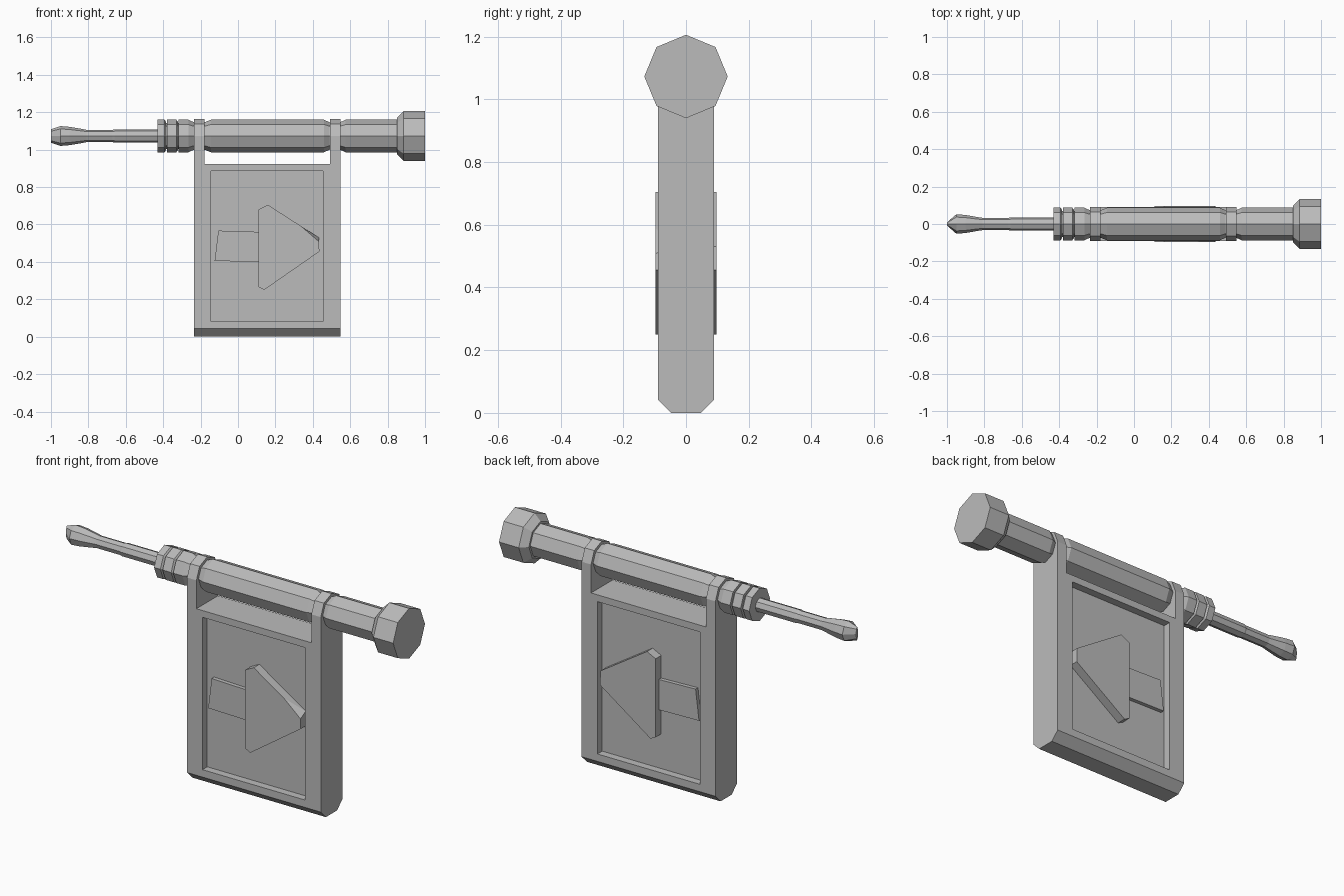
import bpy, bmesh, math
from mathutils import Vector

cube = bpy.data.objects.get("Cube")
if cube:
    bpy.data.objects.remove(cube)

grey = bpy.data.materials.new("plain_grey")
grey.use_nodes = True
COLOR = (0.5, 0.5, 0.5, 1)
grey.diffuse_color = COLOR
grey.node_tree.nodes["Principled BSDF"].inputs["Base Color"].default_value = COLOR

AXIS_Z = 1.073            # height of the rod's centre line
LEFT, RIGHT = -0.235, 0.547
HALF = 0.09               # half thickness of the hanging plate
FLOOR = 0.05              # half thickness inside the recess


def finish(name, bm):
    bmesh.ops.recalc_face_normals(bm, faces=bm.faces)
    mesh = bpy.data.meshes.new(name)
    bm.to_mesh(mesh)
    bm.free()
    mesh.materials.append(grey)
    obj = bpy.data.objects.new(name, mesh)
    bpy.context.collection.objects.link(obj)
    return obj


def prism(points, offset):
    """Closed prism: a flat outline of 3D points pushed along offset."""
    bm = bmesh.new()
    face = bm.faces.new([bm.verts.new(p) for p in points])
    ext = bmesh.ops.extrude_face_region(bm, geom=[face], use_keep_orig=True)
    moved = [v for v in ext["geom"] if isinstance(v, bmesh.types.BMVert)]
    bmesh.ops.translate(bm, verts=moved, vec=offset)
    bmesh.ops.recalc_face_normals(bm, faces=bm.faces)
    return bm


def octagon_rod(name, stations):
    """Eight-sided bar along x; stations are (x, y radius, z radius)."""
    bm = bmesh.new()
    rings = []
    for x, ry, rz in stations:
        angles = [i * math.pi / 4 for i in range(8)]
        rings.append([bm.verts.new((x, ry * math.sin(a), AXIS_Z + rz * math.cos(a)))
                      for a in angles])
    for a, b in zip(rings, rings[1:]):
        for i in range(8):
            j = (i + 1) % 8
            bm.faces.new((a[i], a[j], b[j], b[i]))
    bm.faces.new(rings[0])
    bm.faces.new(rings[-1])
    return finish(name, bm)


def round_rod(name, stations):
    return octagon_rod(name, [(x, r, r) for x, r in stations])


# Rod with chamfered shoulders where the straps hold it
R, NECK = 0.087, 0.073
round_rod("rod_body", [
    (-0.24, NECK), (-0.18, NECK), (-0.145, R), (0.46, R), (0.49, NECK),
    (0.545, NECK), (0.575, R), (0.86, R)])
round_rod("rod_head", [(0.85, 0.098), (0.885, 0.133), (1.0, 0.133)])

# Stack of grip rings
round_rod("ring_core", [(-0.42, 0.07), (-0.23, 0.07)])
for i, (a, b) in enumerate([(-0.43, -0.393), (-0.38, -0.33), (-0.318, -0.27)]):
    round_rod(f"grip_ring_{i + 1}", [(a, R), (b, R), (b + 0.008, 0.077)])
round_rod("grip_collar", [(-0.27, R), (-0.265, R), (-0.235, NECK)])

# Thin shaft and flared, flattened tip
octagon_rod("shaft_and_tip", [
    (-1.0, 0.008, 0.036), (-0.95, 0.052, 0.053), (-0.90, 0.048, 0.049),
    (-0.83, 0.036, 0.037), (-0.81, 0.033, 0.033), (-0.67, 0.033, 0.033),
    (-0.66, 0.036, 0.036), (-0.42, 0.036, 0.036)])

# Hanging plate with a chamfered foot and a recess on both sides
PLATE_TOP = 0.923
outline = [(-0.047, 0), (0.047, 0), (HALF, 0.043), (HALF, PLATE_TOP),
           (-HALF, PLATE_TOP), (-HALF, 0.043)]
plate = prism([(LEFT, y, z) for y, z in outline], (RIGHT - LEFT, 0, 0))
for side in (-1, 1):
    face = next(f for f in plate.faces if f.normal.y * side > 0.99)
    bmesh.ops.inset_individual(plate, faces=[face], thickness=0.03)
    mid = face.calc_center_median()
    for v in face.verts:
        v.co.x = -0.145 if v.co.x < mid.x else 0.455
        v.co.z = 0.082 if v.co.z < mid.z else 0.887
    bmesh.ops.inset_individual(plate, faces=[face], thickness=0)
    for v in face.verts:
        v.co.y = side * FLOOR
finish("hanging_plate", plate)

# Straps that wrap the rod
k = HALF * math.sqrt(0.5)
strap = [(-HALF, PLATE_TOP), (-HALF, AXIS_Z), (-k, AXIS_Z + k), (0, AXIS_Z + HALF),
         (k, AXIS_Z + k), (HALF, AXIS_Z), (HALF, PLATE_TOP)]
for name, x in (("right_strap", LEFT), ("left_strap", RIGHT - 0.055)):
    finish(name, prism([(x, y, z) for y, z in strap], (0.055, 0, 0)))

# Raised arrow on each face
TOP = 0.097
head_front = [(0.11, 0.68), (0.16, 0.705), (0.432, 0.53), (0.435, 0.455),
              (0.14, 0.25), (0.11, 0.265)]
head_back = [(0.11, 0.68), (0.16, 0.705), (0.432, 0.53), (0.435, 0.455),
             (0.14, 0.25), (0.11, 0.265)]
tail = [(-0.105, 0.567), (0.12, 0.56), (0.12, 0.40), (-0.125, 0.405)]
for label, side, head in (("front", -1, head_front), ("back", 1, head_back)):
    base = side * (FLOOR - 0.005)
    bm = prism([(x, base, z) for x, z in head], (0, side * TOP - base, 0))
    if side < 0:
        # Chipped corner at the point
        a = Vector((0.345, -TOP, 0.584))
        b = Vector((0.436, -TOP, 0.505))
        c = Vector((0.436, -FLOOR, 0.527))
        n = (b - a).cross(c - a).normalized()
        if n.z < 0:
            n.negate()
        cut = bmesh.ops.bisect_plane(bm, geom=bm.verts[:] + bm.edges[:] + bm.faces[:],
                                     plane_co=a, plane_no=n, clear_outer=True)
        rim = [e for e in cut["geom_cut"] if isinstance(e, bmesh.types.BMEdge)]
        bmesh.ops.holes_fill(bm, edges=rim)
    finish(f"{label}_arrow_head", bm)
    bm = prism([(x, base, z) for x, z in tail], (0, side * 0.07 - base, 0))
    finish(f"{label}_arrow_tail", bm)
